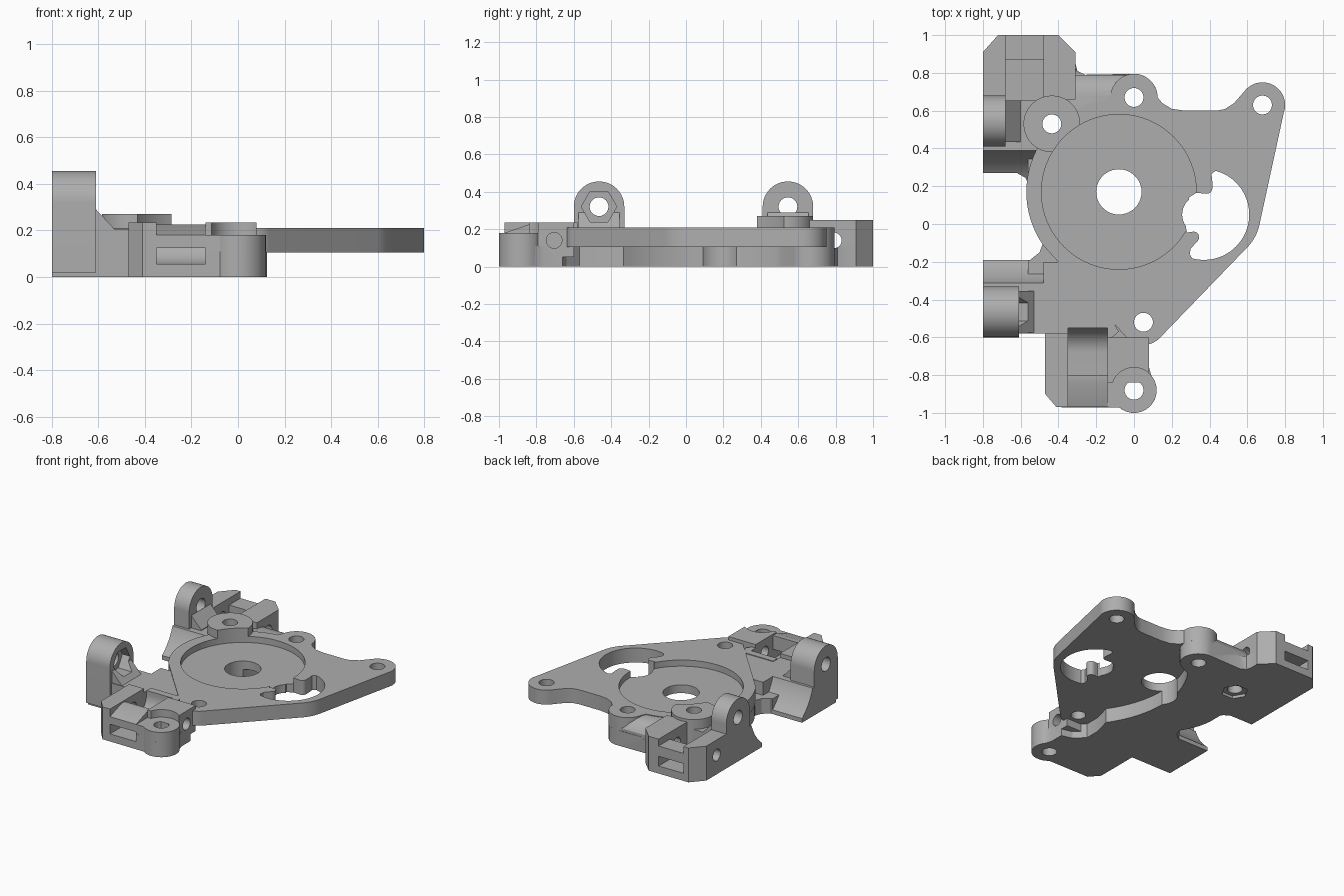
import bpy, bmesh
from math import radians, cos, sin

if "Cube" in bpy.data.objects:
    bpy.data.objects.remove(bpy.data.objects["Cube"])

grey = bpy.data.materials.new("plain grey")
grey.use_nodes = True
grey.diffuse_color = (0.42, 0.42, 0.42, 1)
grey.node_tree.nodes["Principled BSDF"].inputs["Base Color"].default_value = (0.42, 0.42, 0.42, 1)


def arc(cx, cy, r, a0, a1, n=24):
    return [(cx + r * cos(radians(a0 + (a1 - a0) * i / n)),
             cy + r * sin(radians(a0 + (a1 - a0) * i / n))) for i in range(n + 1)]


def circle(cx, cy, r, n=40):
    return arc(cx, cy, r, 0, 360, n)[:-1]


def rect(a0, a1, b0, b1):
    return [(a0, b0), (a1, b0), (a1, b1), (a0, b1)]


def prism(name, pts, lo, hi, axis="z"):
    """Extrude a flat outline along one axis."""
    place = {"x": lambda a, b, h: (h, a, b),
             "y": lambda a, b, h: (a, h, b),
             "z": lambda a, b, h: (a, b, h)}[axis]
    bm = bmesh.new()
    rings = [[bm.verts.new(place(a, b, h)) for a, b in pts] for h in (lo, hi)]
    bm.faces.new(rings[0])
    bm.faces.new(rings[1])
    for i in range(len(pts)):
        j = (i + 1) % len(pts)
        bm.faces.new((rings[0][i], rings[0][j], rings[1][j], rings[1][i]))
    bmesh.ops.recalc_face_normals(bm, faces=bm.faces)
    mesh = bpy.data.meshes.new(name)
    bm.to_mesh(mesh)
    bm.free()
    mesh.materials.append(grey)
    obj = bpy.data.objects.new(name, mesh)
    bpy.context.collection.objects.link(obj)
    return obj


parts, cutters = [], []


def part(*args):
    parts.append(prism(*args))
    return parts[-1]


def cutter(*args):
    obj = prism(*args)
    obj.hide_render = True
    cutters.append(obj)
    return obj


def cut(objs, tools):
    """Subtract every tool from every object."""
    for obj in objs:
        bpy.context.view_layer.objects.active = obj
        for tool in tools:
            mod = obj.modifiers.new("cut", "BOOLEAN")
            mod.operation, mod.solver, mod.object = "DIFFERENCE", "EXACT", tool
            bpy.ops.object.modifier_apply(modifier=mod.name)


# Flat plate with rounded lugs
plate = part("plate", arc(.05, -.52, .12, 220, 314) + arc(.42, .05, .25, -46, -12)
             + arc(.68, .63, .12, -20, 135) + [(.53, .64), (.48, .608), (.44, .6), (.27, .6), (.2, .61), (.15, .64)]
             + arc(0, .67, .125, 0, 170) + arc(-.08, .17, .49, 97, 216, 48), .105, .21)

# Lower base with a concave right wall
base = part("base", [(-.8, -.58), (-.47, -.58), (-.47, -.9), (-.41, -.97)]
            + arc(0, -.88, .12, 230, 400) + [(.08, -.76), (.08, -.66), (0, -.64), (-.07, -.57), (-.07, -.46)]
            + arc(.57, .09, .74, 215, 145) + arc(0, .67, .125, -50, 90)
            + [(-.26, .79), (-.3, .81), (-.31, .85), (-.31, .91), (-.4, 1), (-.72, 1), (-.8, .91),
               (-.8, .27), (-.62, .27), (-.575, .245)]
            + arc(-.08, .17, .485, 174, 214) + [(-.5, -.15), (-.55, -.19), (-.8, -.19)], 0, .11)

# Raised decks on the base
front_deck = part("front_deck", [(-.8, -.58), (-.1, -.58), (-.1, -.5), (-.25, -.34), (-.4, -.2), (-.8, -.2)], 0.02, .205)
rear_deck = part("rear_deck", rect(-.8, -.3, .27, .68), 0.02, .2)
rear_bridge = part("rear_bridge", [(.55, .08), (.79, .08), (.79, .13), (.765, .17), (.73, .195), (.68, .205), (.55, .205)],
                   -.33, 0, "x")

# Front nut block
front_post = part("front_post", [(-.47, -.58), (-.47, -.9), (-.41, -.97), (-.35, -.97), (-.35, -.58)], .05, .235)
front_wall = part("front_wall", [(-.97, .05), (-.97, .18), (-.84, .225), (-.8, .225), (-.8, .05)], -.35, -.14, "x")
front_web = part("front_web", rect(-.14, .08, -.84, -.6), .05, .235)
front_lug = part("front_lug", arc(0, -.88, .12, 230, 450) + [(-.14, -.76), (-.14, -.97)], .05, .18)
front_back = part("front_back", [(-.35, -.62), (-.14, -.62), (-.08, -.57), (-.12, -.5), (-.35, -.5)], .05, .21)

# Rear nut block
rear_block = part("rear_block", [(-.8, .66), (-.31, .66), (-.31, .91), (-.4, 1), (-.72, 1), (-.8, .91)], .05, .25)

# Raised lug beside the round recess
tall_lug = part("tall_lug", circle(-.435, .53, .15), .05, .27)

# Two upright hinge ears with sloped ribs
ears = []
for name, y, x1 in (("front_ear", -.465, -.61), ("rear_ear", .545, -.68)):
    ear = part(name, arc(y, .32, .135, 0, 180, 32) + [(y - .135, .02), (y + .135, .02)], -.8, x1, "x")
    rib = part(name + "_rib", [(x1, .1), (x1 + .08, .1), (x1 + .08, .205), (x1, .29)], y - .11, y + .11, "y")
    ears += [ear, rib]
    cut([ear], [cutter("pin_hole", circle(y, .32, .05), -.9, -.5, "x")])
cut(ears[:2], [cutter("nut_pocket", circle(-.465, .32, .095, 6), -.67, -.5, "x")])

# Cylindrical clearance between the ears
clearance = cutter("clearance", circle(.04, .32, .37, 72), -.9, -.48, "x")
cut([front_deck, rear_deck] + ears, [clearance])
cut([base], [cutter("base_clearance", circle(.04, .32, .37, 72), -.9, -.562, "x")])

# Round recess, bore and hooked window in the plate
recess = cutter("recess", circle(-.08, .17, .41, 80), .165, .4)
bore = cutter("bore", circle(-.08, .17, .12), -.1, .4)
window = cutter("window", arc(.37, .05, .24, -105, 75, 36) + [(.41, .265), (.415, .22)]
                + arc(.385, .19, .03, 0, -90, 6) + [(.33, .165), (.29, .14)]
                + arc(.36, .05, .105, 130, 215, 10) + [(.28, -.045)]
                + arc(.315, -.07, .03, 110, -50, 8) + [(.3, -.13), (.295, -.16)], -.1, .4)
cut([plate], [recess, bore, window])
cut([base], [bore])
cut([tall_lug, rear_deck, rear_bridge, front_deck],
    [cutter("plate_room", circle(-.08, .17, .41, 80), .1, .4), bore])

# Screw holes
for x, y, hit in ((0, .67, [plate, base, rear_bridge]), (.68, .63, [plate]), (.05, -.52, [plate]),
                  (0, -.88, [base, front_lug]), (-.435, .53, [plate, base, tall_lug, rear_deck])):
    cut(hit, [cutter("screw_hole", circle(x, y, .05), -.1, .5)])
cut([base], [cutter("nut_seat", circle(-.435, .53, .09, 6), -.1, .06)])
cut([front_web], [cutter("lug_room", circle(0, -.88, .12), .18, .4)])

# Nut pockets, slots and cross holes in the two blocks
front = [base, front_post, front_wall, front_web, front_lug, front_back, front_deck]
cut(front, [cutter("front_pocket", [(-.8, .055)] + arc(-.68, .185, .13, -90, 0, 14) + [(-.55, .3), (-.8, .3)],
                   -.35, -.14, "x"),
            cutter("front_slot", rect(-.35, -.14, .055, .125), -1.1, -.75, "y"),
            cutter("front_cross_hole", circle(-.705, .14, .042), -.45, .3, "x")])
rear = [base, rear_block, rear_deck]
cut(rear, [cutter("rear_pocket", rect(-.68, -.48, .655, .87), .055, .4),
           cutter("rear_step", rect(-.68, -.48, .8, 1.1), .2, .4),
           cutter("rear_slot", rect(-.68, -.48, .055, .125), .8, 1.1, "y"),
           cutter("rear_cross_hole", circle(.79, .14, .042), -.9, -.2, "x")])

for tool in cutters:
    bpy.data.objects.remove(tool)
for obj in parts:
    bpy.ops.object.select_all(action="DESELECT")
    obj.select_set(True)
    bpy.context.view_layer.objects.active = obj
    bpy.ops.object.shade_smooth_by_angle(angle=radians(30))
